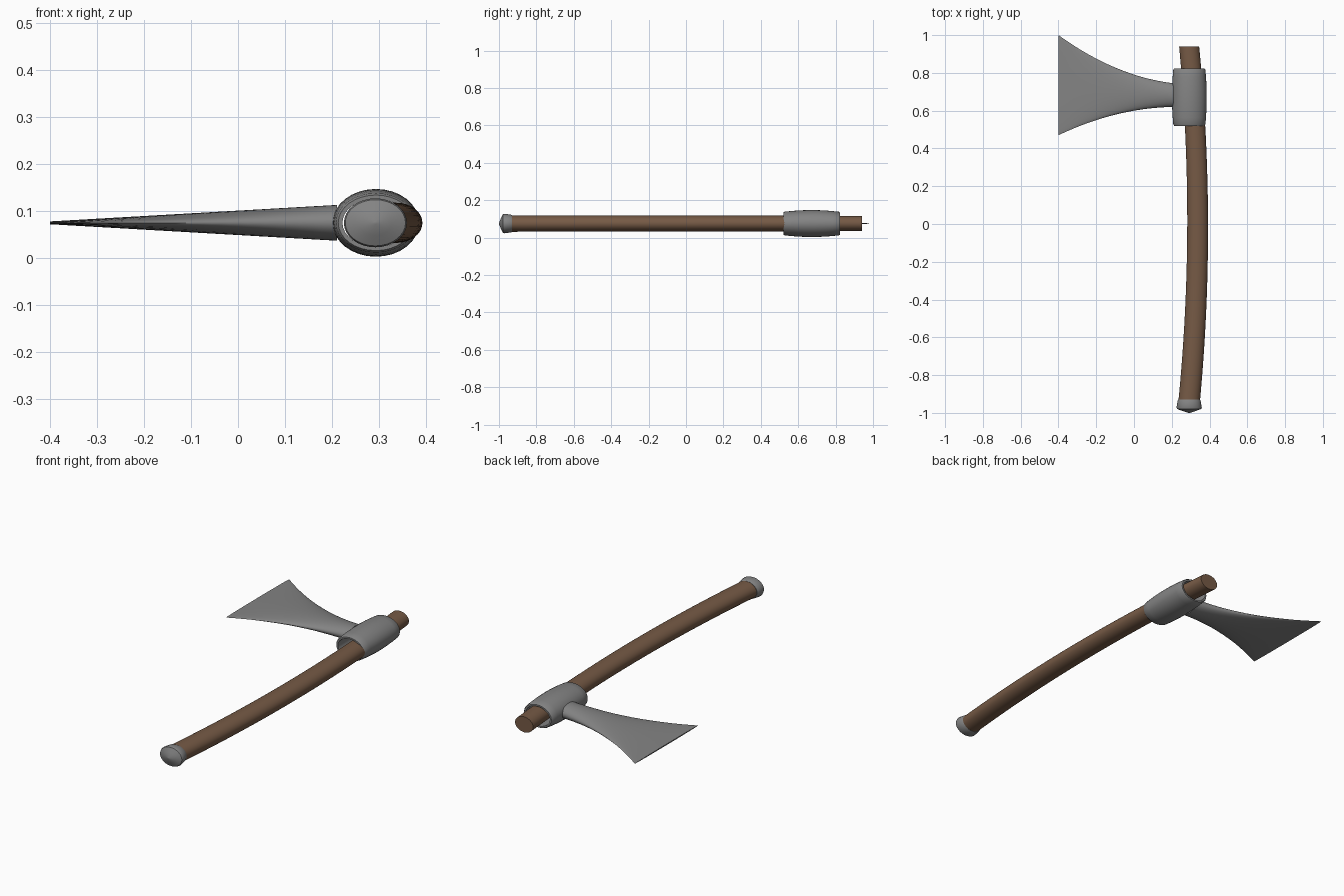
import bpy
import bmesh
from math import sin, cos, tau, radians

if "Cube" in bpy.data.objects:
    bpy.data.objects.remove(bpy.data.objects["Cube"], do_unlink=True)

MID_Z = 0.075


def material(name, rgb):
    mat = bpy.data.materials.new(name)
    mat.use_nodes = True
    colour = (*rgb, 1)
    mat.diffuse_color = colour
    bsdf = next(n for n in mat.node_tree.nodes if n.type == 'BSDF_PRINCIPLED')
    bsdf.inputs["Base Color"].default_value = colour
    return mat


steel = material("grey steel", (0.23, 0.23, 0.23))
wood = material("brown wood", (0.18, 0.102, 0.06))


def along_y(x, y, rx, rz):
    """Elliptical ring facing along y."""
    return lambda a: (x + rx * cos(a), y, MID_Z + rz * sin(a))


def along_x(x, y, ry, rz):
    """Elliptical ring facing along x."""
    return lambda a: (x, y + ry * cos(a), MID_Z + rz * sin(a))


def loft(name, rings, mat, sides=32, closed=False, sharp=35):
    """Skin a chain of rings, capped at the ends or closed into a tube."""
    bm = bmesh.new()
    loops = [[bm.verts.new(ring(tau * i / sides)) for i in range(sides)]
             for ring in rings]
    pairs = list(zip(loops, loops[1:]))
    if closed:
        pairs.append((loops[-1], loops[0]))
    else:
        bm.faces.new(loops[0])
        bm.faces.new(loops[-1])
    for a, b in pairs:
        for i in range(sides):
            j = (i + 1) % sides
            bm.faces.new((a[i], a[j], b[j], b[i]))
    bmesh.ops.recalc_face_normals(bm, faces=bm.faces)
    mesh = bpy.data.meshes.new(name)
    bm.to_mesh(mesh)
    bm.free()
    mesh.materials.append(mat)
    obj = bpy.data.objects.new(name, mesh)
    bpy.context.collection.objects.link(obj)
    bpy.ops.object.select_all(action='DESELECT')
    obj.select_set(True)
    bpy.context.view_layer.objects.active = obj
    bpy.ops.object.shade_smooth_by_angle(angle=radians(sharp))
    return obj


# Gently bowed wooden handle
handle = []
for i in range(25):
    t = -1 + i / 12
    handle.append(along_y(0.337 - 0.045 * t * t, 0.94 * t,
                          0.055 - 0.002 * t, 0.0425 - 0.0015 * t))
loft("handle", handle, wood)

# Flared pommel with a shallow domed end
pommel_profile = [(-0.93, 0.058, 0.045), (-0.937, 0.061, 0.048),
                  (-0.972, 0.067, 0.052), (-0.979, 0.064, 0.049),
                  (-0.99, 0.035, 0.027), (-1.0, 0.004, 0.003)]
loft("pommel", [along_y(0.292, *p) for p in pommel_profile], steel)

# Hollow barrel-shaped socket
socket_profile = [(0.52, 0.08, 0.059), (0.527, 0.085, 0.063)]
for i in range(1, 8):
    t = -1 + i / 4
    bulge = 1 - t * t
    socket_profile.append((0.672 + 0.145 * t, 0.085 + 0.007 * bulge,
                           0.063 + 0.009 * bulge))
socket_profile += [(0.817, 0.085, 0.063), (0.824, 0.08, 0.059),
                   (0.824, 0.071, 0.051), (0.52, 0.071, 0.051)]
loft("socket", [along_y(0.293, *p) for p in socket_profile], steel, closed=True)

# Flaring blade, from a round neck down to a thin straight edge
blade = []
for i in range(17):
    t = i / 16
    top = 0.745 + 0.07 * t + 0.185 * t * t
    bottom = 0.62 - 0.01 * t - 0.14 * t * t
    blade.append(along_x(0.21 - 0.61 * t, (top + bottom) / 2,
                         (top - bottom) / 2, 0.038 - 0.035 * t))
loft("blade", blade, steel, sharp=60)
